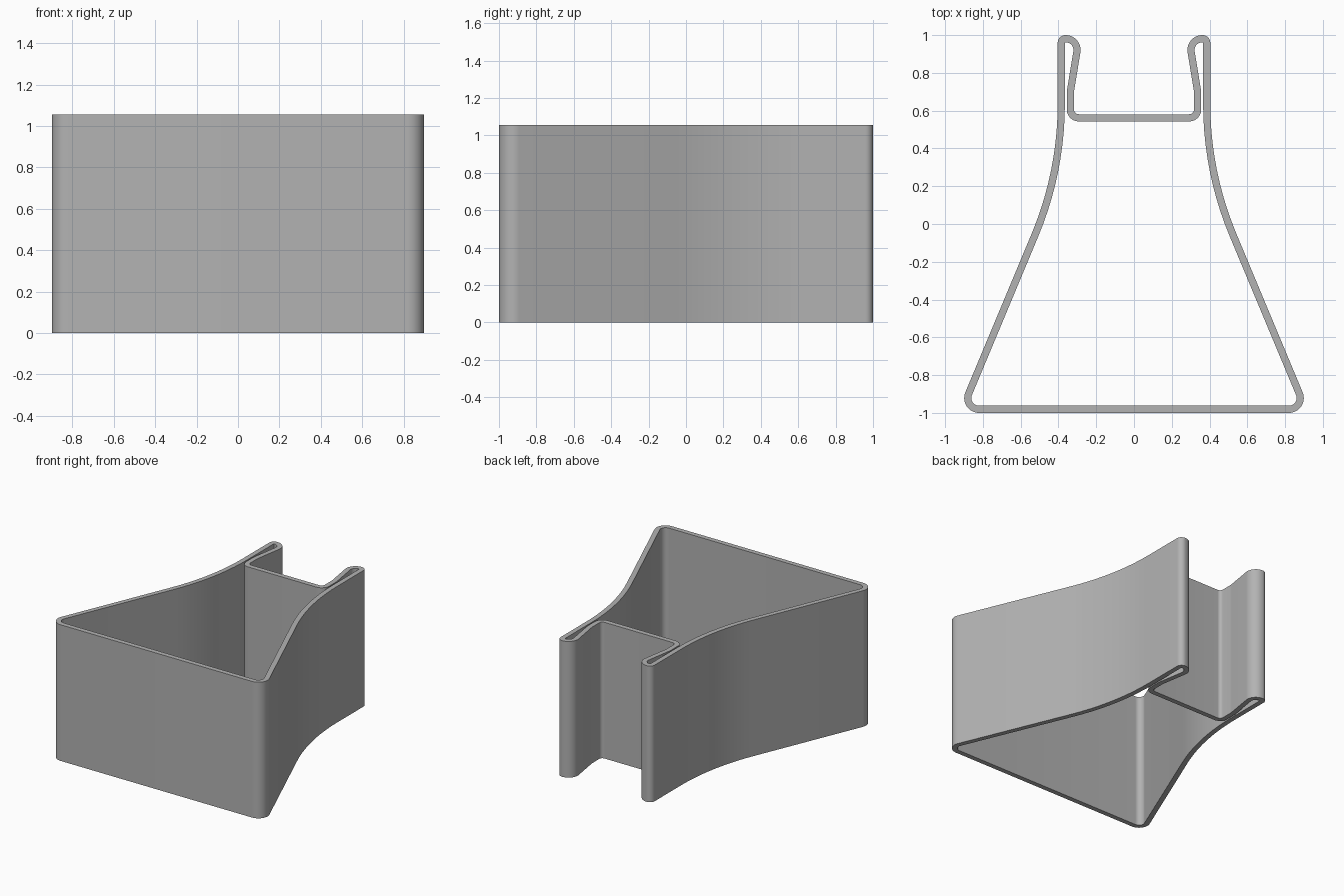
import bpy
import bmesh
import math
from mathutils import Vector

if "Cube" in bpy.data.objects:
    bpy.data.objects.remove(bpy.data.objects["Cube"])

HEIGHT = 1.055
WALL = 0.038

# Wall centreline, right half from the base to the inner channel: x, y, bend radius
CORNERS = [
    (0.910, -0.981, 0.060),   # base corner
    (0.385, 0.275, 1.800),    # long sweep of the flank
    (0.385, 0.981, 0.022),    # outer lip
    (0.291, 0.981, 0.060),    # inner lip
    (0.337, 0.700, 0.150),    # slight bend of the clip arm
    (0.337, 0.562, 0.045),    # channel corner
]


def fillet(prev, corner, nxt, radius):
    """Points of an arc rounding one corner."""
    a, b = (prev - corner).normalized(), (nxt - corner).normalized()
    turn = math.pi - a.angle(b)
    reach = radius * math.tan(turn / 2)
    centre = corner + (a + b).normalized() * (radius / math.cos(turn / 2))
    start, end = corner + a * reach - centre, corner + b * reach - centre
    steps = max(4, round(math.degrees(turn) / (2.3 if radius > 1 else 8)))
    return [centre + (start * math.sin(turn * (1 - i / steps))
                      + end * math.sin(turn * i / steps)) / math.sin(turn)
            for i in range(steps + 1)]


def centreline():
    loop = CORNERS + [(-x, y, r) for x, y, r in reversed(CORNERS)]
    pts = [Vector((x, y)) for x, y, r in loop]
    n = len(pts)
    path = []
    for i in range(n):
        path += fillet(pts[i - 1], pts[i], pts[(i + 1) % n], loop[i][2])
    return path


def offset(path, dist):
    """Shift a closed path sideways with mitred joints."""
    result = []
    for i, p in enumerate(path):
        d1 = (p - path[i - 1]).normalized()
        d2 = (path[(i + 1) % len(path)] - p).normalized()
        n1, n2 = Vector((d1.y, -d1.x)), Vector((d2.y, -d2.x))
        m = (n1 + n2).normalized()
        result.append(p + m * (dist / m.dot(n1)))
    return result


# Bent band: inner and outer walls joined by flat rims
path = centreline()
bm = bmesh.new()
rings = [[bm.verts.new((p.x, p.y, z)) for p in offset(path, d)]
         for d, z in ((WALL / 2, 0), (WALL / 2, HEIGHT),
                      (-WALL / 2, HEIGHT), (-WALL / 2, 0))]
count = len(path)
for k in range(4):
    lo, hi = rings[k], rings[(k + 1) % 4]
    for i in range(count):
        j = (i + 1) % count
        bm.faces.new((lo[i], lo[j], hi[j], hi[i]))
bmesh.ops.recalc_face_normals(bm, faces=bm.faces)

mesh = bpy.data.meshes.new("clip_band")
bm.to_mesh(mesh)
bm.free()
band = bpy.data.objects.new("clip_band", mesh)
bpy.context.collection.objects.link(band)

grey = bpy.data.materials.new("plain_grey")
grey.diffuse_color = (0.45, 0.45, 0.45, 1)
grey.use_nodes = True
grey.node_tree.nodes["Principled BSDF"].inputs["Base Color"].default_value = grey.diffuse_color
mesh.materials.append(grey)

bpy.context.view_layer.objects.active = band
band.select_set(True)
bpy.ops.object.shade_smooth_by_angle(angle=math.radians(30))
